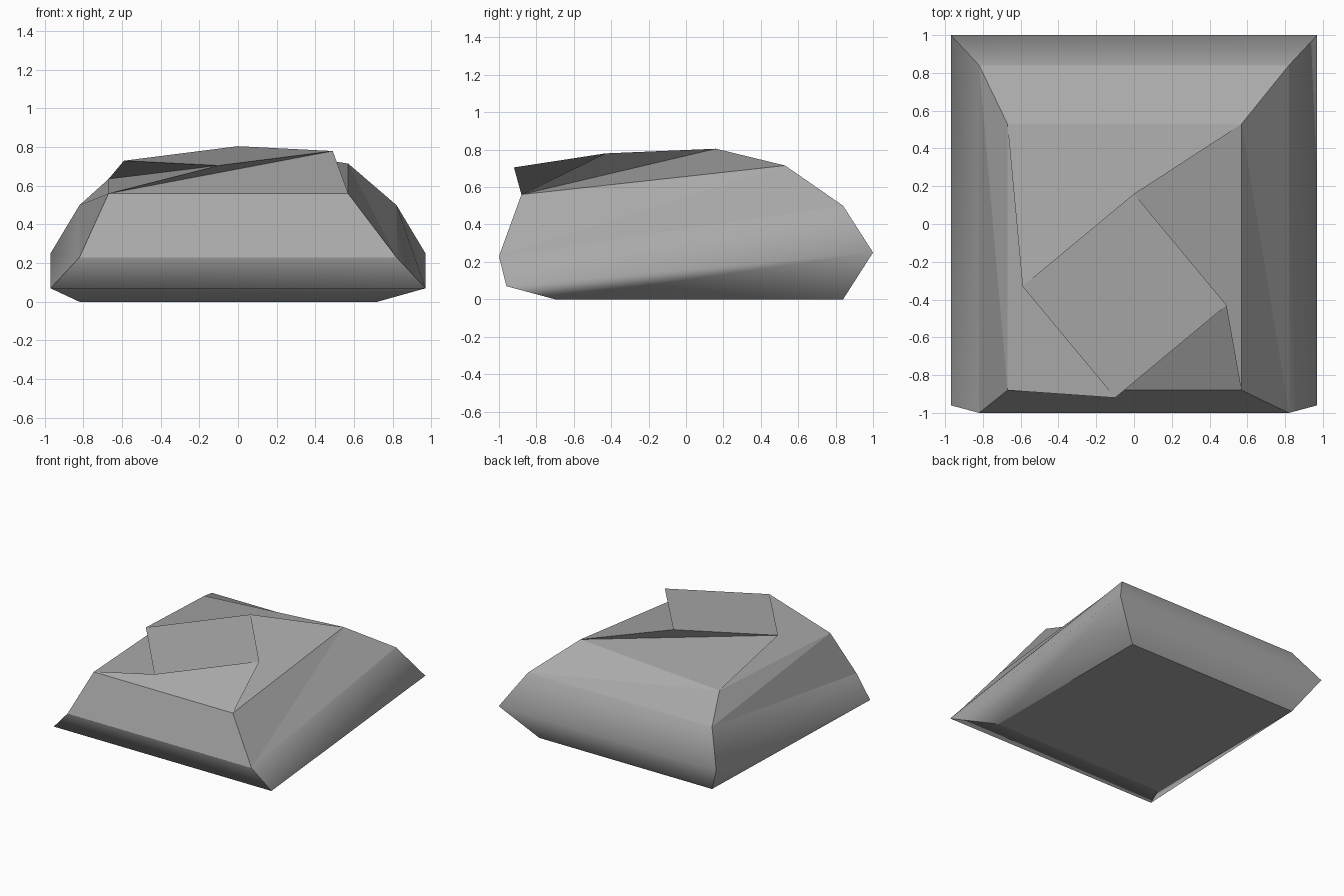
import bpy
import bmesh

default_cube = bpy.data.objects.get("Cube")
if default_cube:
    bpy.data.objects.remove(default_cube, do_unlink=True)


def ring(left, right, front, back, z_front, z_back):
    """Four corners, counter-clockwise from above, starting at -x front."""
    return [(left, front, z_front), (right, front, z_front),
            (right, back, z_back), (left, back, z_back)]


# Stacked cross-sections of the boulder, from the ground upwards
base = ring(-0.82, 0.72, -0.70, 0.84, 0, 0)
belly = ring(-0.97, 0.97, -0.96, 1.00, 0.07, 0.25)
waist = ring(-0.82, 0.82, -1.00, 0.84, 0.23, 0.50)
shoulder = ring(-0.67, 0.57, -0.88, 0.53, 0.56, 0.715)
shoulder[3] = (-0.67, 0.53, 0.635)
# The crown is a tilted, twisted square
crown = [(-0.10, -0.92, 0.705), (0.49, -0.43, 0.78),
         (0.0, 0.16, 0.805), (-0.59, -0.33, 0.73)]

bm = bmesh.new()
rings = [[bm.verts.new(corner) for corner in section]
         for section in (base, belly, waist, shoulder, crown)]

# Ground face and crown face
bm.faces.new(reversed(rings[0]))
bm.faces.new(rings[-1])

# Triangulated side bands; the lower two are rounded, the rest faceted
for level, (low, high) in enumerate(zip(rings, rings[1:])):
    for i in range(4):
        j = (i + 1) % 4
        for corners in ((low[i], low[j], high[j]), (low[i], high[j], high[i])):
            face = bm.faces.new(corners)
            face.smooth = level < 2

# Keep the four upright corner ridges crisp
for low, high in zip(rings, rings[1:]):
    for a, b in zip(low, high):
        bm.edges.get((a, b)).smooth = False

mesh = bpy.data.meshes.new("boulder")
bm.to_mesh(mesh)
bm.free()

# Single stone colour
stone = bpy.data.materials.new("stone_grey")
stone.use_nodes = True
colour = (0.4, 0.4, 0.4, 1.0)
stone.diffuse_color = colour
stone.node_tree.nodes["Principled BSDF"].inputs["Base Color"].default_value = colour
mesh.materials.append(stone)

boulder = bpy.data.objects.new("boulder", mesh)
bpy.context.scene.collection.objects.link(boulder)
